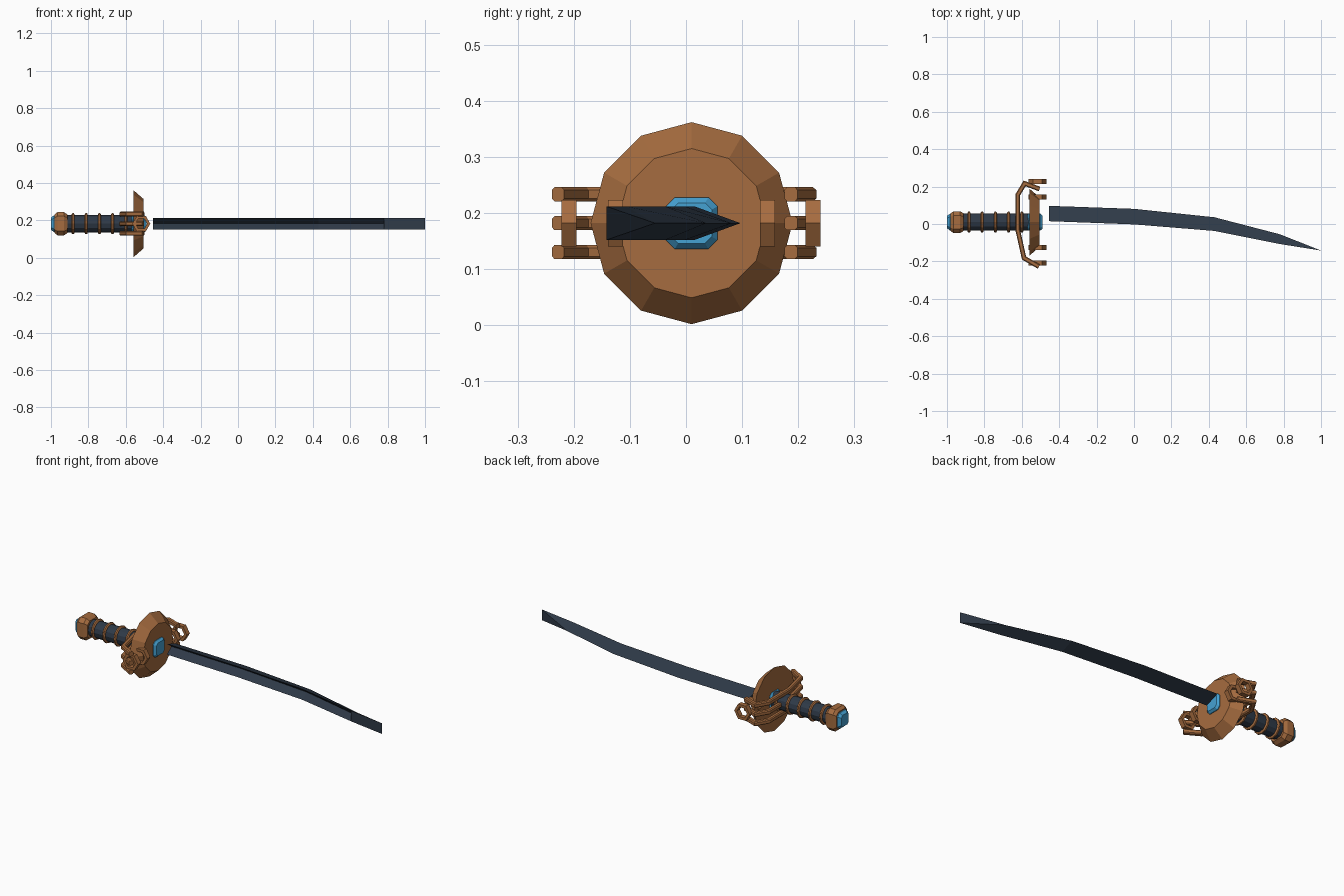
import bpy, bmesh, math
from mathutils import Vector

if "Cube" in bpy.data.objects:
    bpy.data.objects.remove(bpy.data.objects["Cube"])

CY, CZ = 0.01, 0.182   # long axis of the hilt


def material(name, rgb):
    m = bpy.data.materials.new(name)
    m.diffuse_color = (*rgb, 1)
    m.use_nodes = True
    m.node_tree.nodes["Principled BSDF"].inputs["Base Color"].default_value = m.diffuse_color
    return m


BRONZE = material("bronze", (0.38, 0.15, 0.05))
BLUE = material("bright blue", (0.06, 0.36, 0.65))
SLATE = material("dark slate", (0.028, 0.042, 0.064))


def finish(name, bm, mat):
    bmesh.ops.recalc_face_normals(bm, faces=bm.faces)
    me = bpy.data.meshes.new(name)
    bm.to_mesh(me)
    bm.free()
    me.materials.append(mat)
    ob = bpy.data.objects.new(name, me)
    bpy.context.collection.objects.link(ob)
    return ob


def loft(name, rings, mat, closed=False):
    """Skin a list of equal-length point rings; cap the ends unless closed."""
    bm = bmesh.new()
    vs = [[bm.verts.new(p) for p in r] for r in rings]
    n = len(vs[0])
    pairs = list(zip(vs, vs[1:]))
    if closed:
        pairs.append((vs[-1], vs[0]))
    else:
        bm.faces.new(vs[0])
        bm.faces.new(vs[-1])
    for a, b in pairs:
        for i in range(n):
            j = (i + 1) % n
            bm.faces.new((a[i], a[j], b[j], b[i]))
    return finish(name, bm, mat)


def circle(x, r, n, offset=0.0):
    return [(x, CY + r * math.sin(2 * math.pi * (i + offset) / n),
             CZ + r * math.cos(2 * math.pi * (i + offset) / n)) for i in range(n)]


def octagon(x, hy, hz, c):
    """Rectangle with cut corners across the hilt axis."""
    pts = [(hy, hz - c), (hy - c, hz), (c - hy, hz), (-hy, hz - c),
           (-hy, c - hz), (c - hy, -hz), (hy - c, -hz), (hy, c - hz)]
    return [(x, CY + y, CZ + z) for y, z in pts]


# Grip with wrapped rings
loft("grip", [circle(-0.93, 0.046, 12), circle(-0.55, 0.046, 12)], SLATE)
for k in range(5):
    x = -0.882 + 0.0705 * k
    loft(f"grip_ring_{k + 1}",
         [circle(x - 0.008, 0.050, 12), circle(x - 0.004, 0.056, 12),
          circle(x + 0.004, 0.056, 12), circle(x + 0.008, 0.050, 12)], BRONZE)

# Pommel and its blue cap
loft("pommel", [octagon(-0.980, 0.048, 0.050, 0.018), octagon(-0.965, 0.058, 0.062, 0.022),
                octagon(-0.930, 0.058, 0.062, 0.022), octagon(-0.912, 0.048, 0.050, 0.018)], BRONZE)
loft("pommel_cap", [octagon(-1.0, 0.033, 0.033, 0.012), octagon(-0.985, 0.044, 0.044, 0.016),
                    octagon(-0.965, 0.044, 0.044, 0.016)], BLUE)

# Twelve-sided guard and blue collar through it
loft("guard", [circle(-0.56, 0.18, 12), circle(-0.506, 0.133, 12)], BRONZE)
loft("collar", [octagon(-0.572, 0.036, 0.036, 0.012), octagon(-0.562, 0.046, 0.046, 0.016),
                octagon(-0.502, 0.046, 0.046, 0.016), octagon(-0.490, 0.036, 0.036, 0.012)], BLUE)

# Three bent bars behind the guard
PATH = [(-0.505, 0.187), (-0.585, 0.217), (-0.622, 0.155), (-0.622, -0.03),
        (-0.588, -0.182), (-0.508, -0.228)]
PATH = [Vector(p) for p in PATH]


def bar(name, z):
    rings = []
    h, c = 0.0125, 0.005
    sec = [(h, h - c), (h - c, h), (c - h, h), (-h, h - c),
           (-h, c - h), (c - h, -h), (h - c, -h), (h, c - h)]
    for i, p in enumerate(PATH):
        d1 = (p - PATH[i - 1]).normalized() if i else (PATH[1] - p).normalized()
        d2 = (PATH[i + 1] - p).normalized() if i < len(PATH) - 1 else d1
        t = (d1 + d2).normalized()
        nrm = Vector((-t.y, t.x)) / max(0.5, t.dot(d1))
        rings.append([(p.x + nrm.x * u, p.y + nrm.y * u, z + v) for u, v in sec])
    loft(name, rings, BRONZE)


for label, dz in (("lower", -0.0515), ("middle", 0.0), ("upper", 0.0515)):
    bar(f"{label}_bar", CZ + dz)


# Hexagonal side loops, axis along y
def hex_loop(name, y0, y1):
    rings = []
    for i in range(6):
        a = math.pi * i / 3
        ca, sa = math.cos(a), math.sin(a)
        rings.append([(-0.517 + r * ca, y, CZ + r * sa)
                      for r, y in ((0.048, y0), (0.048, y1), (0.031, y1), (0.031, y0))])
    loft(name, rings, BRONZE, closed=True)


for i, (a, b) in enumerate([(0.213, 0.240), (0.132, 0.159), (-0.139, -0.112), (-0.222, -0.195)]):
    hex_loop(f"side_loop_{i + 1}", a, b)

# Curved blade: edge on +y, grooved spine on -y, chisel tip
HALF = 0.030
STATIONS = [(-0.455, 0.097, 0.015, 0.5), (0.0, 0.081, -0.002, 0.5),
            (0.43, 0.036, -0.037, 0.5), (0.78, -0.055, -0.107, 0.5)]
bm = bmesh.new()
rows = []
for x, edge, spine, g in STATIONS:
    groove = spine + g * (edge - spine)
    rows.append([bm.verts.new(p) for p in ((x, edge, CZ), (x, spine, CZ + HALF),
                                           (x, groove, CZ), (x, spine, CZ - HALF))])
for a, b in zip(rows, rows[1:]):
    for i in range(4):
        j = (i + 1) % 4
        bm.faces.new((a[i], a[j], b[j], b[i]))
e, top, mid, bot = rows[0]
bm.faces.new((e, top, mid))
bm.faces.new((e, mid, bot))
e, top, mid, bot = rows[-1]
tip_t = bm.verts.new((1.0, -0.142, CZ + HALF))
tip_b = bm.verts.new((1.0, -0.142, CZ - HALF))
bm.faces.new((e, top, tip_t))
bm.faces.new((e, tip_b, bot))
bm.faces.new((e, tip_t, tip_b))
bm.faces.new((top, bot, tip_b, tip_t))
bm.faces.new((top, mid, bot))
finish("blade", bm, SLATE)
